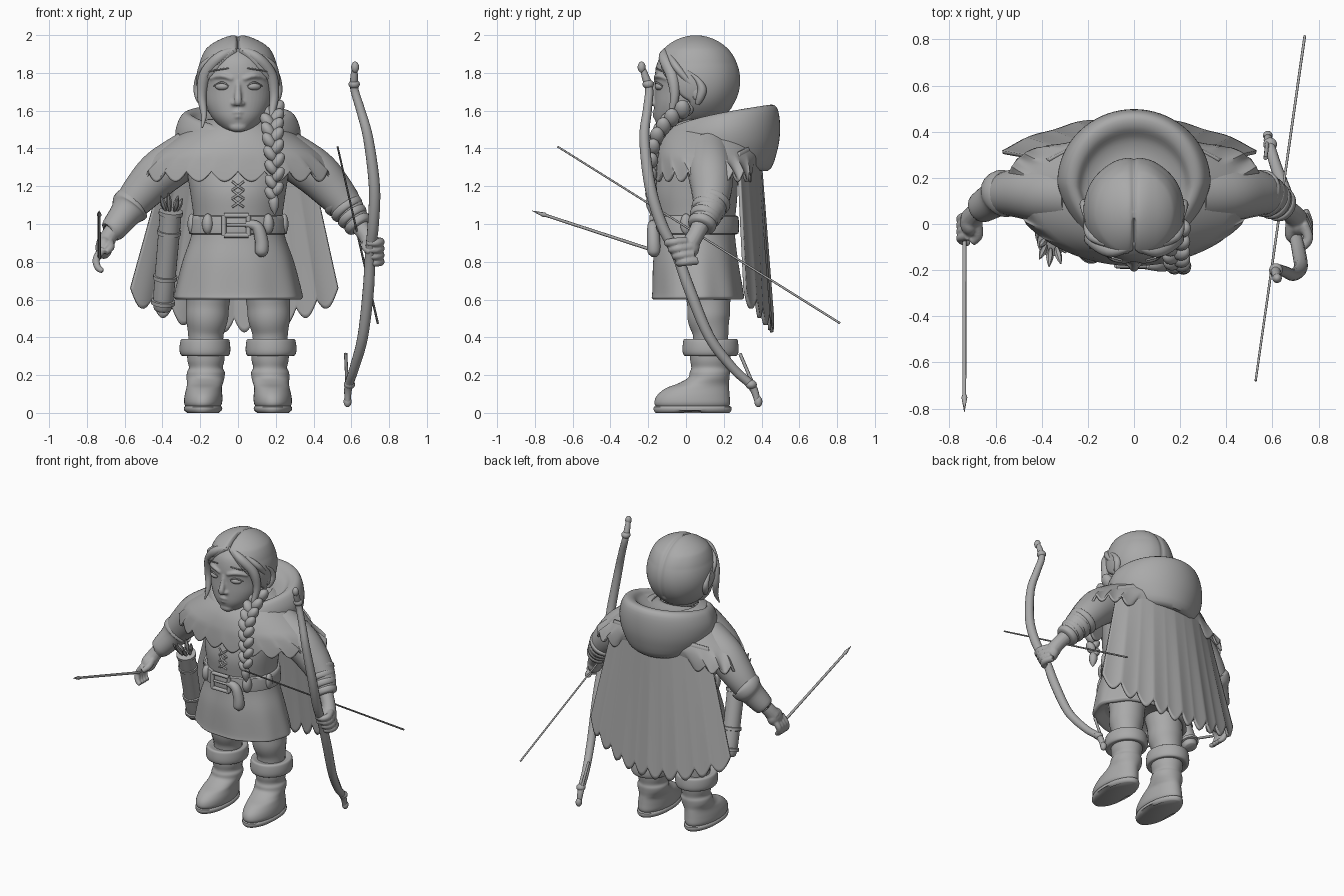
import bpy, bmesh, math
from mathutils import Vector, Matrix

grey = bpy.data.materials.new("clay grey")
grey.diffuse_color = (0.40, 0.40, 0.40, 1)
TAU = math.tau

def spline(rows, k):
    """Smooth interpolation through rows of numbers, k steps per span."""
    out = []
    for i in range(len(rows) - 1):
        a, b, c, d = (rows[max(0, min(len(rows) - 1, i + j))] for j in (-1, 0, 1, 2))
        for s in range(k):
            t = s / k
            out.append([0.5 * (2*q + (r-p)*t + (2*p-5*q+4*r-w)*t*t + (3*q-p-3*r+w)*t**3)
                        for p, q, r, w in zip(a, b, c, d)])
    return out + [list(rows[-1])]

def skin(bm, rings, cap=True, closed=True):
    vs = [[bm.verts.new(p) for p in r] for r in rings]
    n = len(vs[0])
    for a, b in zip(vs, vs[1:]):
        for i in range(n if closed else n - 1):
            j = (i + 1) % n
            bm.faces.new((a[i], a[j], b[j], b[i]))
    if cap:
        bm.faces.new(vs[0])
        bm.faces.new(vs[-1])

def loft(bm, rows, n=48, k=4, cap=True, shape=None):
    """Rows are (cx, cy, rx, ry, z); shape adjusts each point."""
    rings = []
    for cx, cy, rx, ry, z in spline(rows, k):
        ring = []
        for i in range(n):
            a = TAU * i / n
            p = Vector((cx + rx * math.cos(a), cy + ry * math.sin(a), z))
            ring.append(shape(p, a) if shape else p)
        rings.append(ring)
    skin(bm, rings, cap)

def tube(bm, rows, n=14, k=5):
    """Rows are (x, y, z, radius)."""
    pts = spline(rows, k)
    ps = [Vector(p[:3]) for p in pts]
    rings, side = [], None
    for i, p in enumerate(ps):
        t = (ps[min(i + 1, len(ps) - 1)] - ps[max(i - 1, 0)]).normalized()
        side = (side - t * side.dot(t)).normalized() if side else t.orthogonal().normalized()
        up, r = t.cross(side), max(pts[i][3], 0.001)
        rings.append([p + r * (side * math.cos(TAU*j/n) + up * math.sin(TAU*j/n)) for j in range(n)])
    skin(bm, rings)

def ball(bm, loc, rad, rot=(0, 0, 0), seg=20):
    m = Matrix.Translation(loc)
    for ax, a in zip("XYZ", rot):
        m = m @ Matrix.Rotation(a, 4, ax)
    bmesh.ops.create_uvsphere(bm, u_segments=seg, v_segments=seg * 2 // 3, radius=1,
                              matrix=m @ Matrix.Diagonal((*rad, 1)))

def finish(name, bm, remesh=0, thick=0, smooth=2):
    bmesh.ops.recalc_face_normals(bm, faces=bm.faces[:])
    me = bpy.data.meshes.new(name)
    bm.to_mesh(me)
    bm.free()
    me.materials.append(grey)
    ob = bpy.data.objects.new(name, me)
    bpy.context.collection.objects.link(ob)
    if thick:
        m = ob.modifiers.new("thickness", 'SOLIDIFY')
        m.thickness, m.offset = thick, 0
    if remesh:
        m = ob.modifiers.new("blend", 'REMESH')
        m.mode, m.voxel_size, m.use_smooth_shade = 'VOXEL', remesh, True
        m = ob.modifiers.new("soften", 'SMOOTH')
        m.factor, m.iterations = 0.5, smooth
    for o in bpy.context.selected_objects:
        o.select_set(False)
    ob.select_set(True)
    bpy.context.view_layer.objects.active = ob
    bpy.ops.object.shade_smooth_by_angle(angle=math.radians(50))

# Face with nose, brows, cheeks and lips blended together
b = bmesh.new()
loft(b, [(0, -.06, .035, .05, 1.485), (0, -.045, .08, .098, 1.505), (0, -.03, .135, .136, 1.56),
         (0, -.01, .172, .158, 1.63), (0, .015, .188, .18, 1.71), (0, .015, .19, .18, 1.79),
         (0, .03, .17, .175, 1.87), (0, .03, .11, .12, 1.93)])
tube(b, [(0, -.158, 1.755, .013), (0, -.172, 1.70, .016), (0, -.187, 1.65, .021), (0, -.176, 1.63, .015)])
ball(b, (0, -.125, 1.515), (.05, .035, .03))
tube(b, [(-.05, -.148, 1.588, .005), (0, -.168, 1.592, .011), (.05, -.148, 1.588, .005)])
tube(b, [(-.04, -.148, 1.568, .005), (0, -.164, 1.569, .012), (.04, -.148, 1.568, .005)])
tube(b, [(0, .08, 1.6, .1), (0, .09, 1.42, .11)])
for s in (-1, 1):
    ball(b, (s*.022, -.168, 1.638), (.016, .016, .013))
    tube(b, [(s*.03, -.164, 1.768, .01), (s*.09, -.15, 1.785, .012), (s*.15, -.10, 1.768, .007)])
finish("face", b, remesh=.007, smooth=4)

b = bmesh.new()
for s in (-1, 1):
    ball(b, (s*.085, -.141, 1.728), (.038, .022, .02), (0, 0, s*.35))
finish("eyes", b)

b = bmesh.new()
for s in (-1, 1):
    tube(b, [(s*.045, -.156, 1.728, .003), (s*.085, -.158, 1.75, .005), (s*.13, -.125, 1.73, .003)], n=8)
finish("eyelids", b)

# Hair cap: pushed in over the face, creased along the parting
b = bmesh.new()
bmesh.ops.create_uvsphere(b, u_segments=128, v_segments=80, radius=1)
for v in b.verts:
    x, y, z = v.co.x * .22, v.co.y * .237 + .052, v.co.z * .24 + 1.76
    w = .187 * min(1, max(0, (1.92 - z) / .19)) ** .7
    face = min(1, max(0, (w - abs(x)) / .02 + .5)) if y < .02 else 0
    groove = .035 * math.exp(-(x / .012) ** 2) if z > 1.62 else 0
    strand = .003 * math.sin(60 * abs(x) + 9 * z)
    full = .035 * max(0, 1 - abs(z - 1.92) / .07) * min(1, abs(x) / .1)
    f = 1 - .2 * face - groove + strand + full
    v.co = (x * f, .052 + (y - .052) * f, 1.76 + (z - 1.76) * f)
finish("hair", b)

b = bmesh.new()
for s in (-1, 1):
    tube(b, [(s*.015, -.10, 1.925, .014), (s*.10, -.115, 1.88, .03), (s*.172, -.075, 1.79, .033),
             (s*.192, -.06, 1.68, .025), (s*.180, -.08, 1.58, .016), (s*.19, -.105, 1.51, .004)])
    tube(b, [(s*.12, -.085, 1.89, .016), (s*.188, -.05, 1.83, .02), (s*.203, .02, 1.75, .016), (s*.198, .1, 1.68, .008)])
    tube(b, [(s*.05, -.158, 1.825, .004), (s*.13, -.132, 1.812, .004), (s*.18, -.085, 1.80, .004)], n=8)
finish("front_locks_and_headband", b)

# Pointed ears
b = bmesh.new()
for s in (-1, 1):
    tube(b, [(s*.195, .06, 1.635, .012), (s*.205, .075, 1.67, .022), (s*.212, .085, 1.715, .024),
             (s*.215, .06, 1.765, .014), (s*.21, .01, 1.81, .003)])
    ball(b, (s*.20, .055, 1.70), (.016, .025, .045))
finish("ears", b)

# Braid: alternating plump strands along a path
b = bmesh.new()
path = spline([(.18, .0, 1.62), (.18, -.10, 1.54), (.185, -.165, 1.44), (.195, -.185, 1.3), (.19, -.185, 1.16)], 4)
for i, (x, y, z) in enumerate(path):
    s = 1 if i % 2 else -1
    f = 1.2 - .35 * i / len(path)
    ball(b, (x + s*.02*f, y, z), (.03*f, .036*f, .048*f), (0, s*.6, 0), 16)
tube(b, [(.19, -.185, 1.15, .018), (.19, -.185, 1.12, .028), (.192, -.185, 1.085, .022), (.195, -.185, 1.05, .003)])
finish("braid", b)

# Tunic with a folded skirt
def folds(p, a):
    d = max(0, min(1, (.95 - p.z) / .3)) * .015 * math.sin(9 * a + .6)
    return Vector((p.x * (1 + d), p.y * (1 + d), p.z))
b = bmesh.new()
loft(b, [(0, .1, .17, .13, 1.47), (0, .08, .27, .2, 1.36), (0, .06, .265, .215, 1.25), (0, .05, .25, .222, 1.15),
         (0, .05, .235, .21, 1.02), (0, .05, .25, .21, .93), (0, .05, .295, .225, .8), (0, .06, .335, .24, .64),
         (0, .06, .337, .242, .608), (0, .06, .31, .22, .603), (0, .06, .25, .18, .65)], n=96, k=5, shape=folds)
finish("tunic", b)

# Belt, buckle and hanging tail
b = bmesh.new()
loft(b, [(0, .05, .235, .205, 1.045), (0, .05, .252, .226, 1.04), (0, .05, .258, .23, .995),
         (0, .05, .26, .228, .95), (0, .05, .235, .2, .945)], k=2)
tube(b, [(.04, -.175, 1.0, .02), (.1, -.175, .985, .03), (.125, -.172, .91, .035), (.125, -.17, .85, .034), (.125, -.17, .825, .01)])
for s in (-1, 1):
    ball(b, (s*.16, -.125, 1.0), (.03, .035, .055))
    ball(b, (s*.245, .0, 1.0), (.022, .03, .055))
finish("belt", b)
b = bmesh.new()
loop = [(-.075, 1.045), (.055, 1.045), (.055, .94), (-.075, .94), (-.075, 1.045)]
for p, q in zip(loop, loop[1:]):
    tube(b, [(p[0], -.18, p[1], .013), (q[0], -.18, q[1], .013)], n=8, k=1)
tube(b, [(-.06, -.187, .995, .008), (.055, -.187, .995, .008)], n=8, k=1)
finish("buckle", b)
b = bmesh.new()
for i in range(3):
    z = 1.09 + i * .045
    for s in (-1, 1):
        tube(b, [(-s*.03, -.17, z, .006), (0, -.177, z + .02, .006), (s*.03, -.168, z + .045, .006)], n=8)
finish("lacing", b)

# Shoulder mantle with a scalloped hem, tucked under the cape behind
b = bmesh.new()
def scallop(p, a):
    t = max(0, (1.36 - p.z) / .11)
    back = max(0, math.sin(a))
    p.z -= t * (.06 * abs(math.sin(a * 12)) - .02)
    p.y += .06 * t * abs(math.cos(a)) ** 2 - .10 * t * back ** 4
    return p
loft(b, [(0, .12, .15, .15, 1.55), (0, .12, .22, .2, 1.52), (0, .12, .32, .25, 1.455), (0, .12, .42, .278, 1.38),
         (0, .12, .50, .29, 1.31), (0, .12, .545, .295, 1.26)], n=192, cap=False, shape=scallop)
finish("mantle", b, thick=.014)

# Long cape with a scalloped hem
b = bmesh.new()
rows = []
for j in range(41):
    v, row = j / 40, []
    for i in range(121):
        u = i / 60 - 1
        hem = .50 + .16 * u * u - .075 * abs(math.sin(u * 5 * math.pi))
        top = 1.44 - .06 * u * u
        y = .385 + .07 * v - u*u * (.11 + .03 * v) + .004 * v * math.cos(u * 16)
        row.append((u * (.37 + .18 * v) - .02 * v, y, top + (hem - top) * v))
    rows.append(row)
skin(b, rows, cap=False, closed=False)
finish("cape", b, thick=.016)

# Lowered hood, V-shaped at the throat and high behind the head
b = bmesh.new()
hood = spline([(.08, .12, .12, 1.46, 1.56), (.12, .18, .18, 1.455, 1.555), (.145, .225, .225, 1.46, 1.575), (.165, .255, .26, 1.47, 1.62),
               (.18, .295, .295, 1.455, 1.615), (.18, .325, .312, 1.43, 1.52), (.175, .315, .305, 1.40, 1.40),
               (.16, .26, .27, 1.40, 1.285), (.13, .18, .19, 1.42, 1.34)], 4)
rings = []
for cy, rx, ry, zf, zb in hood:
    ring = []
    for i in range(72):
        a = TAU * i / 72
        s = ((1 + math.sin(a)) / 2) ** .5
        wide = 1 - .18 * max(0, -math.sin(a))
        ring.append((rx * wide * math.cos(a), cy + ry * math.sin(a), zf + (zb - zf) * s))
    rings.append(ring)
skin(b, rings, cap=False)
finish("hood", b, thick=.012)

for s, side in ((-1, "right"), (1, "left")):
    # Sleeve, cuff and hand
    b = bmesh.new()
    tube(b, [(s*.25, .12, 1.38, .12), (s*.4, .13, 1.28, .122), (s*.5, .135, 1.18, .108), (s*.575, .125, 1.09, .088), (s*.63, .09, 1.01, .068)], n=24)
    finish(side + "_sleeve", b)
    b = bmesh.new()
    if s < 0:
        tube(b, [(-.54, .14, 1.12, .07), (-.555, .135, 1.11, .1), (-.575, .128, 1.085, .102), (-.6, .11, 1.05, .082), (-.665, .07, .965, .066), (-.67, .068, .96, .04)], n=24)
    else:
        for i in range(4):
            t = i / 3
            c = Vector((.55 + .085*t, .135 - .05*t, 1.115 - .115*t))
            d = Vector((.08, -.04, -.11)).normalized() * .024
            r = .1 - .024 * t
            tube(b, [(*(c - d), r - .02), (*(c - d*.6), r), (*(c + d*.6), r - .004), (*(c + d), r - .02)], n=24, k=3)
    finish(side + "_cuff", b)
    b = bmesh.new()
    tube(b, [(s*.62, .09, 1.02, .05), (s*.68, .05, .94, .045), (s*.705, .02, .89, .05)])
    ball(b, (s*.71, .01, .875), (.045, .062, .06))
    for i in range(4):
        if s < 0:
            y = .035 - i * .028
            tube(b, [(-.715, y, .87, .022), (-.75, y - .01, .815, .02), (-.742, y - .025, .77, .018), (-.715, y - .035, .75, .014)])
        else:
            z = .91 - i * .035
            y = -.06 + i * .02
            tube(b, [(.735, y + .06, z, .022), (.755, y, z - .005, .022), (.73, y - .035, z - .01, .021), (.685, y - .03, z - .01, .018)])
    tube(b, [(s*.68, 0, .9, .024), (s*.675, -.05, .875, .021), (s*.70, -.08, .85, .016)])
    finish(side + "_hand", b, remesh=.006, smooth=3)

    # Leg, boot, sole and folded boot top
    b = bmesh.new()
    tube(b, [(s*.15, .11, .72, .13), (s*.16, .12, .58, .115), (s*.165, .12, .5, .112), (s*.17, .13, .42, .095), (s*.17, .13, .33, .09)], n=28)
    finish(side + "_leg", b)
    b = bmesh.new()
    loft(b, [(s*.185, .035, .085, .185, .025), (s*.185, .033, .1, .2, .05), (s*.183, .038, .1, .193, .09), (s*.18, .06, .094, .168, .13),
             (s*.175, .092, .095, .135, .155), (s*.172, .12, .1, .11, .185), (s*.17, .126, .1, .106, .215), (s*.17, .128, .09, .1, .24),
             (s*.17, .128, .098, .106, .28), (s*.17, .13, .1, .11, .34)])
    finish(side + "_boot", b)
    b = bmesh.new()
    sole = lambda p, a: Vector((p.x, p.y, p.z + (.012 if -.02 < p.y < .08 and p.z < .01 else 0)))
    loft(b, [(s*.185, .035, .086, .195, 0), (s*.185, .035, .1, .205, .012), (s*.185, .035, .1, .205, .032), (s*.185, .035, .085, .18, .04)], k=2, shape=sole)
    finish(side + "_sole", b)
    b = bmesh.new()
    loft(b, [(s*.172, .13, .09, .1, .31), (s*.174, .13, .122, .136, .302), (s*.175, .13, .134, .148, .325), (s*.175, .13, .132, .146, .37),
             (s*.174, .13, .122, .137, .392), (s*.172, .13, .09, .1, .385)])
    finish(side + "_boot_top", b)

# Quiver with bands and fletched arrows
top, low = Vector((-.355, -.08, 1.07)), Vector((-.40, .09, .55))
at = lambda t, r: (*top.lerp(low, t), r)
b = bmesh.new()
tube(b, [at(0, .058), at(.5, .056), at(.95, .052), at(1.02, .03)], n=24)
for t in (.02, .22, .68, .93):
    tube(b, [at(t - .025, .05), at(t - .018, .064), at(t + .018, .064), at(t + .025, .05)], n=24, k=1)
finish("quiver", b)
b = bmesh.new()
for i in range(7):
    a = TAU * i / 7
    d = Vector((math.cos(a), math.sin(a), 0))
    p, q = top + d * .03, top + d * .06 + Vector((0, -.045, .065 + .015 * (i % 3)))
    tube(b, [(*p, .008), (*p.lerp(q, .5), .016), (*q, .003)], n=6, k=2)
finish("quiver_arrows", b)

# Bow with swollen nocks
b = bmesh.new()
tube(b, [(.62, -.235, 1.84, .012), (.615, -.215, 1.78, .02), (.617, -.195, 1.71, .022), (.65, -.205, 1.6, .024), (.69, -.22, 1.45, .027),
         (.722, -.19, 1.2, .03), (.716, -.13, 1.0, .03), (.70, -.05, .84, .028), (.69, .02, .65, .03), (.66, .125, .40, .028),
         (.615, .25, .235, .025), (.585, .35, .14, .022), (.58, .38, .05, .014)])
for x, y, z in ((.615, -.2, 1.74), (.59, .345, .15)):
    ball(b, (x, y, z), (.03, .03, .025))
for x, y, z in ((.62, -.235, 1.83), (.58, .383, .06)):
    ball(b, (x, y, z), (.021, .021, .03))
tube(b, [(.57, .285, .315, .009), (.578, .36, .14, .009)], n=8)
finish("bow", b)

# Loose arrow in the bow hand and held arrow in the other
b = bmesh.new()
tube(b, [(.527, -.68, 1.41, .005), (.74, .815, .475, .006)], n=8, k=1)
finish("bow_arrow", b)
b = bmesh.new()
tube(b, [(-.735, -.05, .82, .009), (-.735, -.74, 1.045, .008)], n=8, k=1)
tube(b, [(-.735, -.735, 1.043, .006), (-.735, -.75, 1.048, .013), (-.735, -.815, 1.07, .001)], n=8, k=1)
finish("held_arrow", b)
